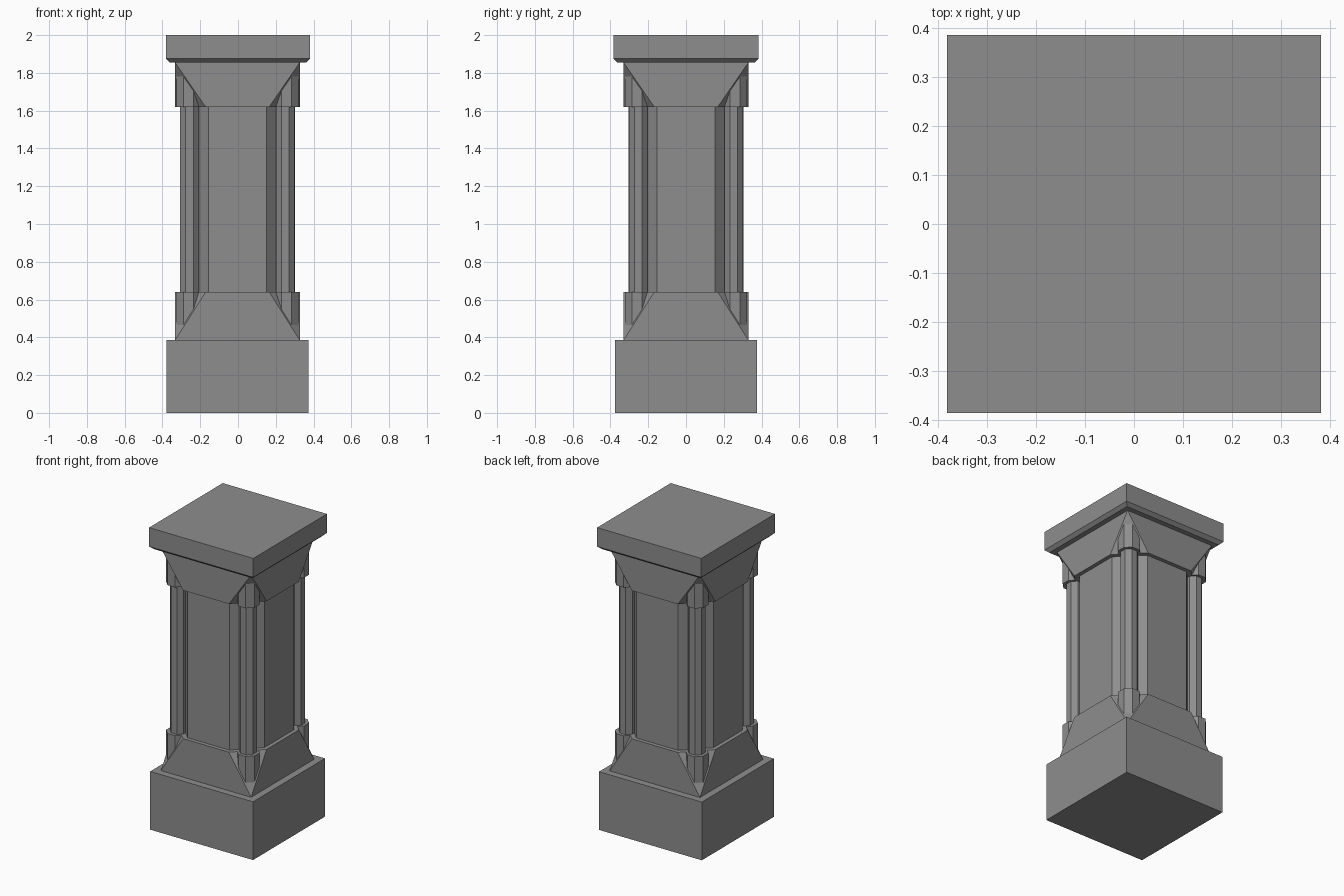
import bpy
import bmesh
from math import pi, cos
from mathutils import Matrix, Vector

cube = bpy.data.objects.get("Cube")
if cube:
    bpy.data.objects.remove(cube, do_unlink=True)

stone = bpy.data.materials.new("grey_stone")
stone.use_nodes = True
grey = (0.27, 0.27, 0.27, 1)
stone.diffuse_color = grey
stone.node_tree.nodes["Principled BSDF"].inputs["Base Color"].default_value = grey

SHIFT = -0.003  # the column sits slightly off the cap's centre


def finish(name, bm, x=SHIFT):
    bmesh.ops.recalc_face_normals(bm, faces=bm.faces)
    mesh = bpy.data.meshes.new(name)
    bm.to_mesh(mesh)
    bm.free()
    mesh.materials.append(stone)
    obj = bpy.data.objects.new(name, mesh)
    obj.location.x = x
    bpy.context.collection.objects.link(obj)
    return obj


def square(hx, hy, z):
    return [(sx * hx, sy * hy, z) for sx in (-1, 1) for sy in (-1, 1)]


def chamfered(half, flat, z):
    """Square outline with its corners cut, leaving flats of half-width flat."""
    return square(half, flat, z) + square(flat, half, z)


def hull(name, points, x=SHIFT):
    bm = bmesh.new()
    for p in points:
        bm.verts.new(p)
    bmesh.ops.convex_hull(bm, input=bm.verts)
    bmesh.ops.dissolve_limit(bm, angle_limit=0.01, verts=bm.verts, edges=bm.edges)
    return finish(name, bm, x)


def corner_posts(name, centre, apothem, z0, z1):
    """Four octagonal posts, one at each corner."""
    bm = bmesh.new()
    radius = apothem / cos(pi / 8)
    for x, y, z in square(centre, centre, (z0 + z1) / 2):
        place = Matrix.Translation(Vector((x, y, z))) @ Matrix.Rotation(pi / 8, 4, "Z")
        bmesh.ops.create_cone(bm, cap_ends=True, segments=8, radius1=radius,
                              radius2=radius, depth=z1 - z0, matrix=place)
    return finish(name, bm)


# Plinth and cap slab with a bevelled lower edge
hull("plinth", square(0.376, 0.376, 0) + square(0.376, 0.376, 0.385))
hull("cap", square(0.36, 0.363, 1.855) + square(0.381, 0.385, 1.875)
     + square(0.381, 0.385, 2.0), 0)

# Shaft with cut corners
hull("shaft", chamfered(0.304, 0.153, 0.6) + chamfered(0.304, 0.153, 1.65))

# Collars whose cut corners run out to a full square
hull("base_collar", square(0.33, 0.33, 0.385) + chamfered(0.33, 0.168, 0.555)
     + chamfered(0.33, 0.168, 0.64))
hull("top_collar", square(0.33, 0.33, 1.855) + chamfered(0.33, 0.168, 1.685)
     + chamfered(0.33, 0.168, 1.62))

# Octagonal corner posts and their thicker ends
corner_posts("shaft_posts", 0.253, 0.05, 0.6, 1.65)
corner_posts("base_post_blocks", 0.259, 0.064, 0.4, 0.64)
corner_posts("top_post_blocks", 0.259, 0.064, 1.62, 1.84)
